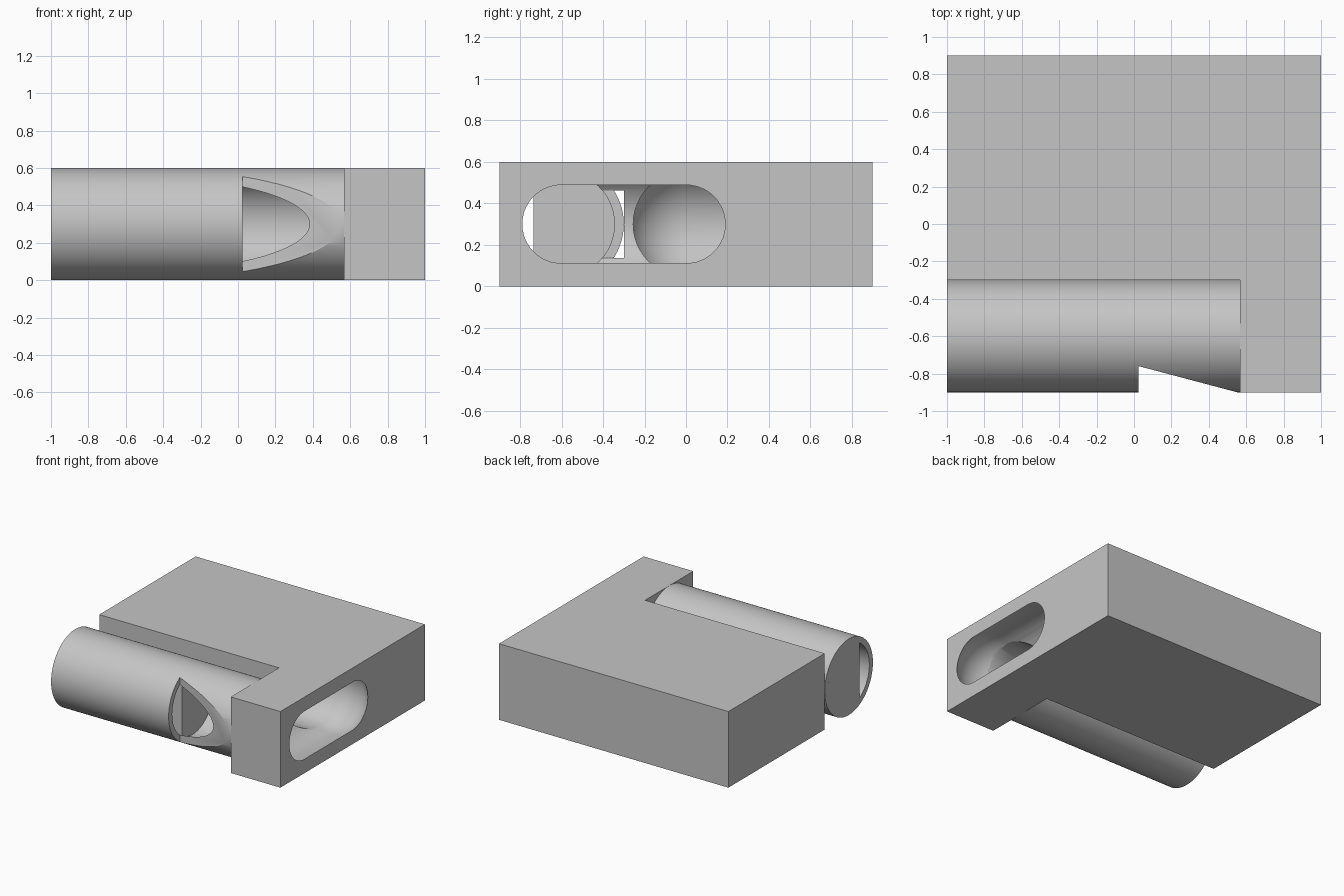
import bpy, bmesh, math
from mathutils import Matrix, Vector

if "Cube" in bpy.data.objects:
    bpy.data.objects.remove(bpy.data.objects["Cube"])

grey = bpy.data.materials.new("plain_grey")
grey.diffuse_color = (0.56, 0.56, 0.56, 1)
grey.use_nodes = True
grey.node_tree.nodes["Principled BSDF"].inputs["Base Color"].default_value = grey.diffuse_color

TUBE_Y, MID_Z = -0.6, 0.3      # mouthpiece axis
OUTER, BORE, BEND = 0.30, 0.255, 0.28


def make(name, bm):
    bmesh.ops.recalc_face_normals(bm, faces=bm.faces)
    mesh = bpy.data.meshes.new(name)
    bm.to_mesh(mesh)
    bm.free()
    obj = bpy.data.objects.new(name, mesh)
    bpy.context.collection.objects.link(obj)
    mesh.materials.append(grey)
    return obj


def prism(name, pts, axis, start, end):
    """Extrude a closed outline along z (points are x, y) or x (points are y, z)."""
    bm = bmesh.new()
    place = (lambda p: (p[0], p[1], start)) if axis == "z" else (lambda p: (start, p[0], p[1]))
    face = bm.faces.new([bm.verts.new(place(p)) for p in pts])
    ext = bmesh.ops.extrude_face_region(bm, geom=[face])
    step = Vector((0, 0, end - start)) if axis == "z" else Vector((end - start, 0, 0))
    bmesh.ops.translate(bm, vec=step, verts=[g for g in ext["geom"] if isinstance(g, bmesh.types.BMVert)])
    return make(name, bm)


def capsule(name, a, b, radius):
    """Round-ended rod between two points, used to hollow out the block."""
    a, b = Vector(a), Vector(b)
    bm = bmesh.new()
    bmesh.ops.create_uvsphere(bm, u_segments=48, v_segments=25, radius=radius)
    for v in bm.verts:
        if v.co.z > 0:
            v.co.z += (b - a).length
    turn = Vector((0, 0, 1)).rotation_difference(b - a).to_matrix().to_4x4()
    bm.transform(Matrix.Translation(a) @ turn)
    return make(name, bm)


def cut(obj, cutter):
    mod = obj.modifiers.new("cut", "BOOLEAN")
    mod.operation, mod.solver, mod.object = "DIFFERENCE", "EXACT", cutter
    bpy.context.view_layer.objects.active = obj
    bpy.ops.object.modifier_apply(modifier=mod.name)
    bpy.data.objects.remove(cutter)


def smooth(obj):
    bpy.ops.object.select_all(action="DESELECT")
    obj.select_set(True)
    bpy.context.view_layer.objects.active = obj
    bpy.ops.object.shade_smooth_by_angle(angle=math.radians(25))


def circle(radius, count=96):
    return [(TUBE_Y + radius * math.cos(2 * math.pi * i / count),
             MID_Z + radius * math.sin(2 * math.pi * i / count)) for i in range(count)]


# L-shaped block
block = prism("block", [(-1, -0.3), (0.567, -0.3), (0.567, -0.9), (1, -0.9), (1, 0.9), (-1, 0.9)],
              "z", 0, 0.6)

# folded air passage inside the block; the right bend breaks out as a slot
RIGHT, LEFT = 0.794, -0.7
for a, b, r in [((0, -0.6), (RIGHT, -0.6), BORE),
                ((RIGHT, -0.6), (RIGHT, 0), BEND),
                ((LEFT, 0), (RIGHT, 0), BORE),
                ((LEFT, 0), (LEFT, 0.6), BEND),
                ((LEFT, 0.6), (0.7, 0.6), BORE)]:
    cut(block, capsule("passage", (*a, MID_Z), (*b, MID_Z), r))
smooth(block)

# mouthpiece tube with a bore and a sloped sound opening
tube = prism("mouthpiece_tube", circle(OUTER), "x", -1, 0.567)
cut(tube, prism("bore", circle(BORE), "x", -1.2, 0.8))
cut(tube, prism("opening", [(0.025, -1), (0.93, -1), (0.025, -0.76)], "z", -0.1, 0.7))
smooth(tube)

# plug filling the bore, leaving a flat air gap at the front
flat = -0.735
half = math.acos((flat - TUBE_Y) / BORE)
arc = [(TUBE_Y + BORE * math.cos(t), MID_Z + BORE * math.sin(t))
       for t in (half * (i / 36 - 1) for i in range(73))]
smooth(prism("windway_plug", arc, "x", -1, 0.025))
